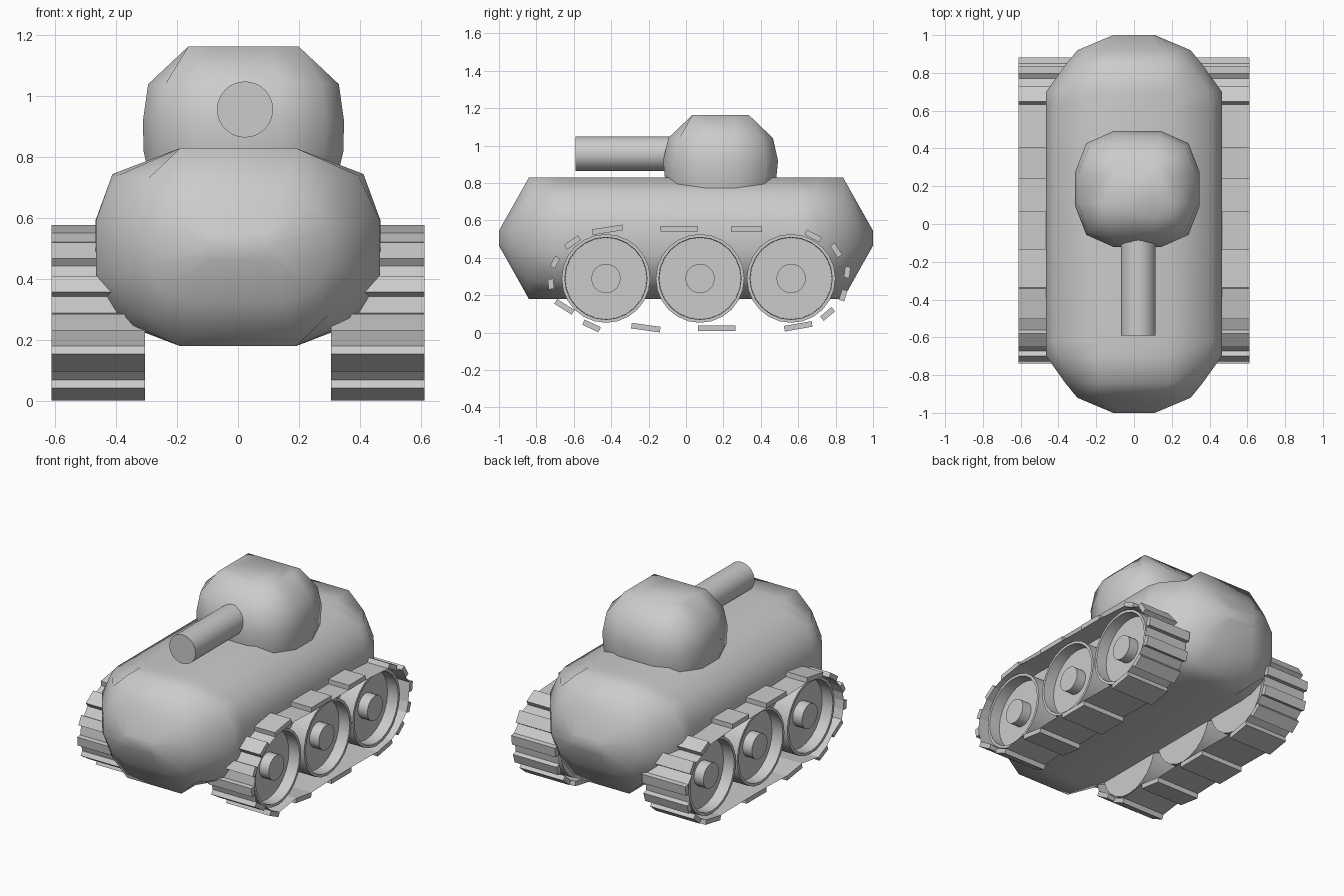
import bpy, bmesh
from math import cos, sin, pi, radians
from mathutils import Vector

if "Cube" in bpy.data.objects:
    bpy.data.objects.remove(bpy.data.objects["Cube"])


def finish(name, bm, angle=None, mirror=False):
    bmesh.ops.recalc_face_normals(bm, faces=bm.faces)
    mesh = bpy.data.meshes.new(name)
    bm.to_mesh(mesh)
    bm.free()
    ob = bpy.data.objects.new(name, mesh)
    bpy.context.collection.objects.link(ob)
    if mirror:
        ob.modifiers.new("mirror", 'MIRROR').use_mirror_merge = False
    if angle:
        bpy.ops.object.select_all(action='DESELECT')
        ob.select_set(True)
        bpy.context.view_layer.objects.active = ob
        bpy.ops.object.shade_smooth_by_angle(angle=radians(angle))
    return ob


def loft(bm, rings, caps=True):
    rows = [[bm.verts.new(p) for p in ring] for ring in rings]
    n = len(rows[0])
    for a, b in zip(rows, rows[1:]):
        for i in range(n):
            j = (i + 1) % n
            bm.faces.new((a[i], a[j], b[j], b[i]))
    if caps:
        bm.faces.new(rows[0])
        bm.faces.new(rows[-1])


def twelve(quarter):
    # mirror three points of one quadrant into a closed 12-point outline
    half = quarter + [(u, -v) for u, v in reversed(quarter)]
    return half + [(-u, v) for u, v in reversed(half)]


# Hull: rounded sections along y
sections = [
    (1.0, [(0.09, 0.04), (0.105, 0.03), (0.11, 0.015)]),
    (0.92, [(0.145, 0.182), (0.25, 0.135), (0.30, 0.05)]),
    (0.84, [(0.19, 0.325), (0.295, 0.225), (0.365, 0.08)]),
    (0.70, [(0.19, 0.325), (0.395, 0.235), (0.465, 0.09)]),
    (0.62, [(0.19, 0.325), (0.412, 0.24), (0.467, 0.09)]),
]
stations = [(-y, s) for y, s in sections] + list(reversed(sections))
bm = bmesh.new()
loft(bm, [[(u, y, 0.505 + v) for u, v in twelve(s)] for y, s in stations])
finish("hull", bm, 65)

# Turret: rounded outlines stacked along z, ending in a square top
outline = [(0.38, 1), (0.82, 0.79), (1, 0.29)]
square = [(0.5, 1), (1, 1), (1, 0.5)]
levels = [(0.70, 0.30, 0.28, outline), (0.82, 0.328, 0.297, outline),
          (0.92, 0.33, 0.307, outline), (1.04, 0.313, 0.28, outline),
          (1.163, 0.182, 0.152, square)]
bm = bmesh.new()
loft(bm, [[(0.018 + u * sx, 0.185 + v * sy, z) for u, v in twelve(o)]
          for z, sx, sy, o in levels])
finish("turret", bm, 65)

# Gun barrel
bm = bmesh.new()
loft(bm, [[(0.023 + 0.092 * cos(2 * pi * i / 32), y,
            0.957 + 0.092 * sin(2 * pi * i / 32)) for i in range(32)]
          for y in (-0.59, 0.05)])
finish("gun_barrel", bm, 40)

# Road wheels: turned dish with rim and hub
profile = [(0.32, 0.237), (0.578, 0.237), (0.578, 0.22), (0.505, 0.218),
           (0.505, 0.078), (0.57, 0.078)]
for name, yc in (("front", -0.428), ("middle", 0.075), ("rear", 0.562)):
    bm = bmesh.new()
    loft(bm, [[(x, yc + r * cos(2 * pi * i / 24), 0.29 + r * sin(2 * pi * i / 24))
               for i in range(24)] for x, r in profile])
    finish(name + "_wheels", bm, 20, mirror=True)

# Track pads: y, z, direction of travel in degrees, length (clockwise loop)
pads = [
    (-0.42, 0.55, 9, 0.165), (-0.035, 0.555, 0, 0.20), (0.323, 0.553, 0, 0.165),
    (0.68, 0.517, -28, 0.09), (0.803, 0.44, -58, 0.075), (0.862, 0.323, -97, 0.06),
    (0.84, 0.20, -108, 0.06), (0.757, 0.10, -140, 0.08), (0.60, 0.034, -170, 0.15),
    (0.165, 0.024, -180, 0.20), (-0.215, 0.027, -188, 0.155), (-0.505, 0.036, -205, 0.095),
    (-0.65, 0.138, -212, 0.11), (-0.722, 0.26, -264, 0.055),
    (-0.70, 0.377, -298, 0.06), (-0.607, 0.482, -325, 0.09),
]
X0, X1, T = 0.305, 0.612, 0.015
belt_path = []
bm = bmesh.new()
for y, z, a, length in pads:
    c = Vector((y, z))
    d = Vector((cos(radians(a)), sin(radians(a)))) * length / 2
    n = Vector((-d.y, d.x)).normalized() * T
    quad = [c - d - n, c + d - n, c + d + n, c - d + n]
    belt_path += [c - d - n, c + d - n]
    loft(bm, [[(x, p.x, p.y) for p in quad] for x in (X0, X1)])
finish("track_pads", bm, mirror=True)

# Track belt: thin sheet joining the inner faces of the pads
bm = bmesh.new()
loft(bm, [[(x, p.x, p.y) for p in belt_path] for x in (X0, X1)], caps=False)
finish("track_belt", bm, mirror=True)
